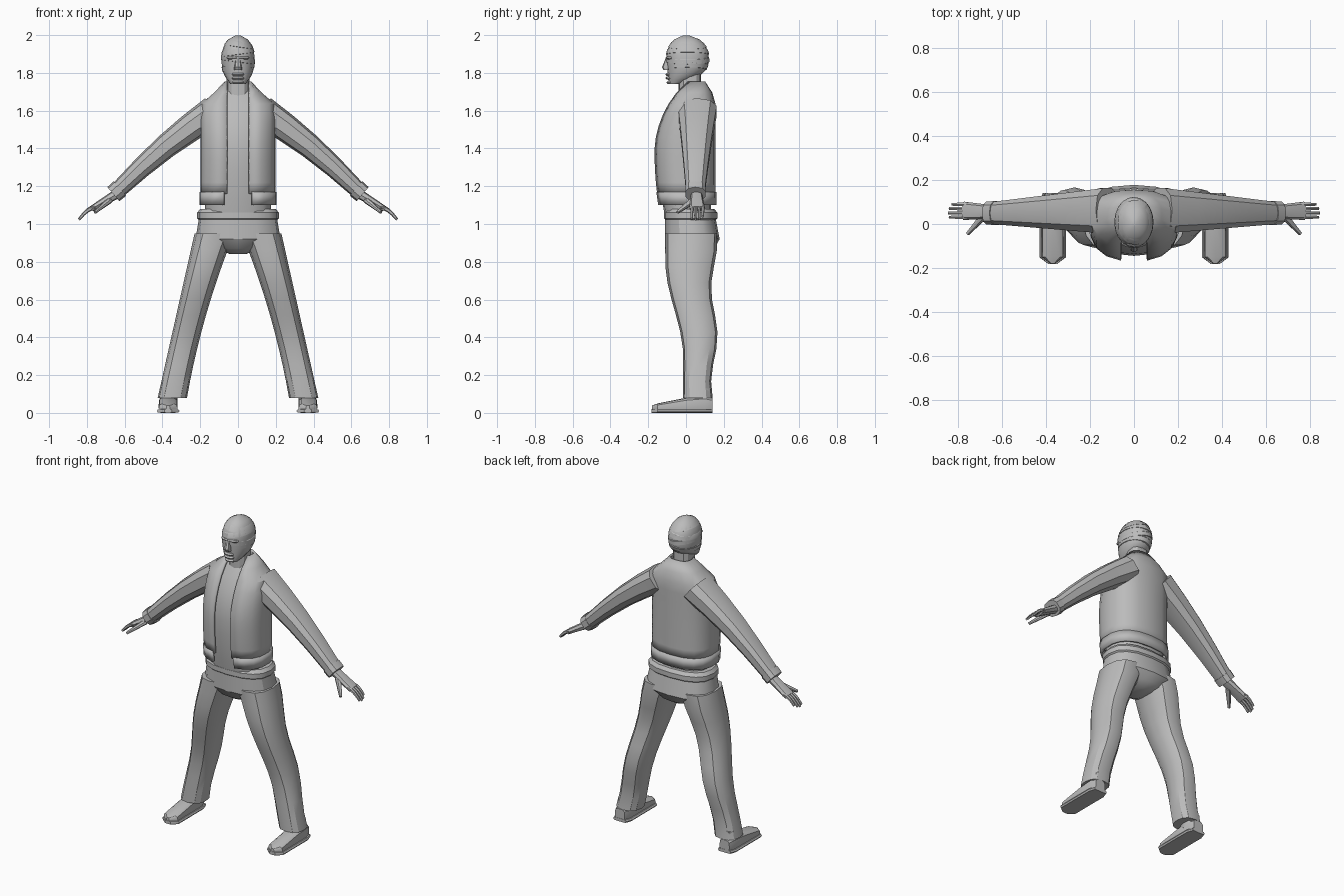
import bpy, bmesh, math
from mathutils import Vector

cube = bpy.data.objects.get("Cube")
if cube:
    bpy.data.objects.remove(cube)

shade = 0.5
grey = bpy.data.materials.new("plain grey")
grey.use_nodes = True
grey.diffuse_color = (shade, shade, shade, 1)
grey.node_tree.nodes["Principled BSDF"].inputs["Base Color"].default_value = grey.diffuse_color


def signed_power(value, power):
    return math.copysign(abs(value) ** power, value)


def smooth(value):
    value = min(max(value, 0), 1)
    return value * value * (3 - 2 * value)


def mix(start, end, t):
    return start + (end - start) * t


def spread(start, end, count):
    return [mix(start, end, i / (count - 1)) for i in range(count)]


def finish(name, bm):
    bmesh.ops.recalc_face_normals(bm, faces=bm.faces)
    mesh = bpy.data.meshes.new(name)
    bm.to_mesh(mesh)
    bm.free()
    mesh.materials.append(grey)
    mesh.shade_smooth()
    mesh.set_sharp_from_angle(angle=math.radians(32))
    part = bpy.data.objects.new(name, mesh)
    bpy.context.collection.objects.link(part)
    return part


def skin(bm, rows, closed):
    for low, high in zip(rows, rows[1:]):
        count = len(low)
        for i in range(count if closed else count - 1):
            j = (i + 1) % count
            bm.faces.new((low[i], low[j], high[j], high[i]))


def loft(name, rings, sides=12, power=0.8, gap=0):
    """Skin rings of (centre, half u, half v); a gap leaves the front open."""
    bm = bmesh.new()
    rows = []
    for centre, u, v in rings:
        first = math.asin((gap / u.length) ** (1 / power))
        angles = spread(first, math.tau - first, sides + 1)
        if not gap:
            angles.pop()
        rows.append([bm.verts.new(centre + u * signed_power(math.sin(a), power)
                                  - v * signed_power(math.cos(a), power)) for a in angles])
    skin(bm, rows, not gap)
    if not gap:
        bm.faces.new(rows[0])
        bm.faces.new(rows[-1])
    part = finish(name, bm)
    if gap:
        cloth = part.modifiers.new("cloth thickness", "SOLIDIFY")
        cloth.thickness = 0.014
        cloth.offset = -1


def flat(z, half_width, front, back, x=0):
    """Horizontal ring between a front and a back depth."""
    return (Vector((x, (front + back) / 2, z)), Vector((half_width, 0, 0)),
            Vector((0, (back - front) / 2, 0)))


def limb(name, start, end, wide, high, bow=0.0, sides=8):
    """Tapered tube; wide is its half depth along y, high its half thickness, bow lifts the middle."""
    start, end = Vector(start), Vector(end)
    along = (end - start).normalized()
    side = (Vector((0, 1, 0)) - along * along.y).normalized()
    rings = []
    for t in spread(0, 1, 5):
        centre = mix(start, end, t) + Vector((0, 0, bow * math.sin(math.pi * t)))
        rings.append((centre, side * mix(*wide, t), along.cross(side) * mix(*high, t)))
    loft(name, rings, sides)


def torso(z, grow=0.0):
    """Jacket outline: a full chest that slopes back and narrows to the collar."""
    rise = (z - 1.38) / (0.375 if z > 1.38 else 0.75)
    slope = max(0, (z - 1.62) / 0.14)
    return flat(z, 0.2 - 0.13 * smooth(slope) + grow, 0.16 * rise ** 2 - 0.17 - grow,
                0.157 - 0.06 * slope ** 2 + grow)


def skull(z, scale=1):
    """Head outline: a round crown over a tapering jaw."""
    h = (z - 1.74) / 0.26
    crown = math.sqrt(1 - max(0, (h - 0.55) / 0.45) ** 2)
    jaw = max(0, (0.55 - h) / 0.55)
    return flat(z, scale * (0.087 * crown - 0.05 * jaw ** 3),
                scale * (0.012 * jaw - 0.104 * crown), scale * (0.12 * crown - 0.15 * jaw ** 3))


def trouser(z, s):
    """Trouser leg outline, slanting outward and flaring toward the hem."""
    t = (z - 0.08) / 0.87
    outer = mix(0.425, 0.23, t)
    inner = 0.27 - 0.15 * t - 0.1 * t * t
    front = -0.015 - 0.095 * smooth((z - 0.3) / 0.5)
    back = 0.15 + 0.017 * math.cos(math.tau * (z - 0.41) / 0.5)
    return flat(z, (outer - inner) / 2, front, back, s * (outer + inner) / 2)


# Jacket, open down the front, over a shirt
loft("jacket", [torso(z) for z in spread(1.16, 1.755, 11)], 16, gap=0.06)
loft("jacket_hem", [torso(z, 0.005) for z in (1.1, 1.17)], 16, gap=0.075)
loft("shirt", [torso(z, -0.025) for z in spread(1.04, 1.72, 9)], 16)
loft("neck", [flat(z, 0.06, -0.04, 0.08) for z in (1.66, 1.8)])

# Waistband and trouser seat
loft("waistband", [flat(z, 0.2 + g, -0.1 - g, 0.15 + g)
                   for z, g in ((1.015, 0), (1.03, 0.016), (1.06, 0.016), (1.08, 0))], 16)
loft("trouser_seat", [flat(0.84, 0.04, -0.03, 0.1), flat(0.87, 0.12, -0.08, 0.15),
                      flat(0.92, 0.225, -0.11, 0.178), flat(1.04, 0.205, -0.11, 0.155)], 16)

# Head with slanting wrapped strips
loft("head", [skull(z) for z in spread(1.74, 1.999, 13)], 16, 0.92)
for k, height in enumerate(spread(1.83, 1.95, 4)):
    # the lowest strip leaves the face clear
    start = 0 if k else 0.9
    bm = bmesh.new()
    rows = []
    for dz, scale in ((-0.014, 0.98), (-0.012, 1.035), (0.012, 1.025), (0.018, 0.98)):
        row = []
        for a in spread(start, math.tau - start, 21):
            centre, u, v = skull(height + dz + 0.012 * math.sin(a + k * math.pi), scale)
            row.append(bm.verts.new(centre + u * math.sin(a) - v * math.cos(a)))
        rows.append(row)
    skin(bm, rows, False)
    finish(f"head_strip_{k + 1}", bm)

# Face
loft("nose", [flat(1.815, 0.02, -0.118, -0.08), flat(1.83, 0.02, -0.127, -0.08),
              flat(1.885, 0.01, -0.105, -0.08)], 8)
for name, z, half, front in (("brow", 1.88, 0.06, -0.108), ("upper_lip", 1.792, 0.034, -0.11),
                             ("lower_lip", 1.772, 0.034, -0.11), ("chin", 1.75, 0.032, -0.105)):
    loft(name, [flat(z + dz, half - abs(dz) / 2, front + abs(dz), -0.05)
                for dz in (-0.008, 0, 0.008)])

# Limbs, built once per side
for name, s in (("left", 1), ("right", -1)):
    loft(f"{name}_trouser_leg", [trouser(z, s) for z in spread(0.08, 0.95, 11)])
    loft(f"{name}_ankle", [flat(z, 0.046, 0.01, 0.13, s * 0.365) for z in (0.05, 0.13)])

    # Shoe with a pointed toe on a flat sole
    upper, sole = [], []
    for y, half, top in ((-0.18, 0.01, 0.04), (-0.15, 0.05, 0.05), (0, 0.05, 0.08),
                         (0.1, 0.05, 0.09), (0.14, 0.035, 0.08)):
        for rings, grow, height in ((upper, 0, top), (sole, 0.01, 0.02)):
            rings.append((Vector((s * 0.37, y * (1 + grow), height / 2)),
                          Vector((half + grow, 0, 0)), Vector((0, 0, height / 2))))
    loft(f"{name}_shoe", upper, power=0.6)
    loft(f"{name}_sole", sole, 8, 0.3)

    # Sleeve and cuff
    limb(f"{name}_sleeve", (s * 0.12, 0.06, 1.6), (s * 0.64, 0.05, 1.175),
         (0.107, 0.052), (0.085, 0.044), 0.025, 10)
    limb(f"{name}_cuff", (s * 0.625, 0.05, 1.188), (s * 0.66, 0.05, 1.158),
         (0.056, 0.055), (0.051, 0.049), sides=10)

    # Hand
    limb(f"{name}_palm", (s * 0.64, 0.055, 1.16), (s * 0.775, 0.06, 1.08),
         (0.03, 0.042), (0.026, 0.016))
    for k, finger in enumerate(("index", "middle", "ring", "little")):
        y = 0.031 + 0.0195 * k
        shorter = 0.004 * (k - 1) ** 2
        limb(f"{name}_{finger}_finger", (s * 0.755, y, 1.09), (s * (0.843 - shorter), y, 1.024 + shorter),
             (0.01, 0.007), (0.013, 0.007), 0.012, 6)
    limb(f"{name}_thumb", (s * 0.68, 0.04, 1.125), (s * 0.757, -0.045, 1.062),
         (0.018, 0.008), (0.017, 0.008))
